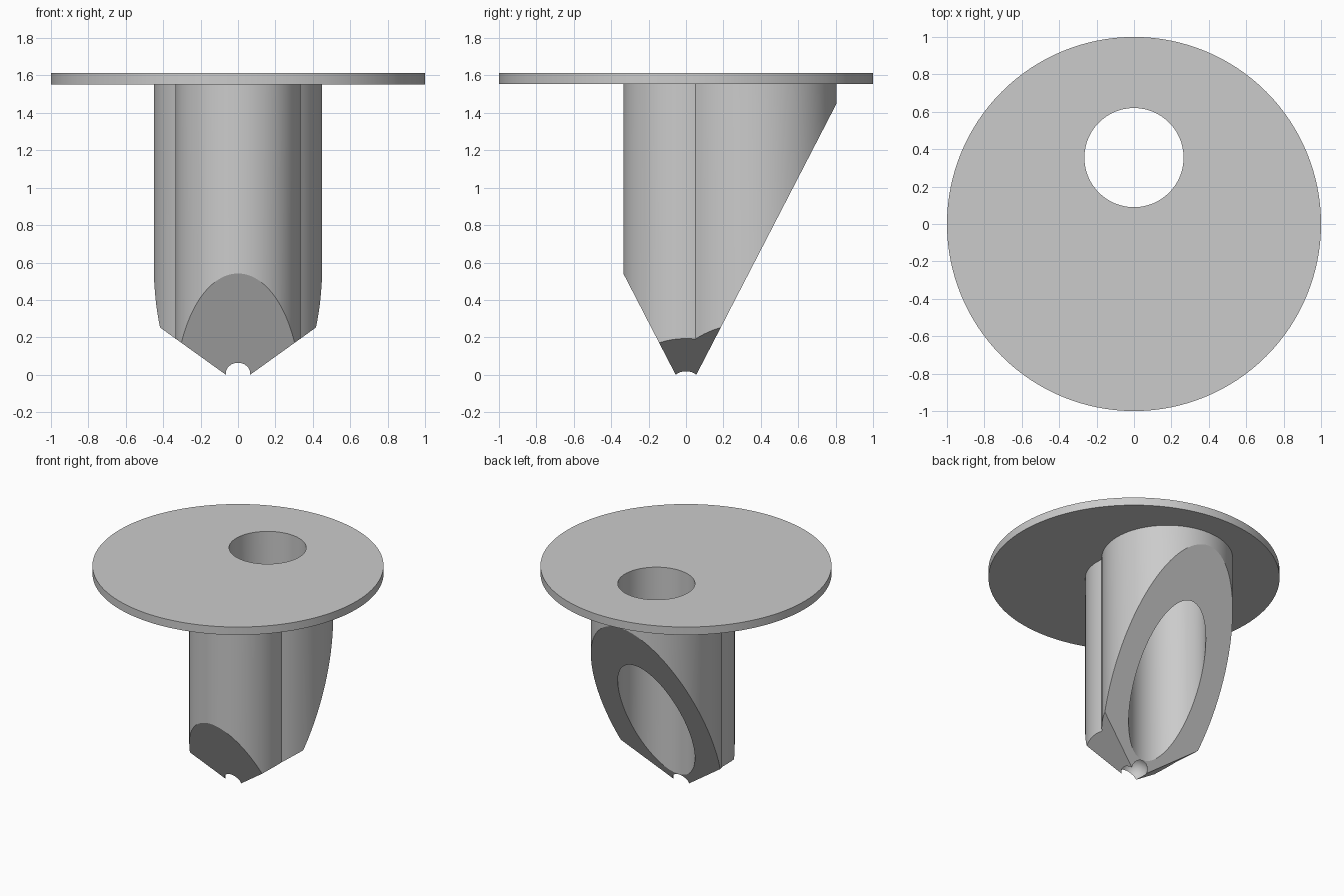
import bpy, bmesh, math
from mathutils import Vector

cube = bpy.data.objects.get("Cube")
if cube:
    bpy.data.objects.remove(cube, do_unlink=True)

grey = bpy.data.materials.new("plain grey")
grey.use_nodes = True
COLOR = (0.6, 0.6, 0.6, 1)
grey.diffuse_color = COLOR
grey.node_tree.nodes["Principled BSDF"].inputs["Base Color"].default_value = COLOR

PLATE_BOTTOM, PLATE_TOP = 1.553, 1.613
BORE_Y, BORE_R = 0.355, 0.265      # bore, also the axis of the large barrel
BIG_R, SMALL_R = 0.45, 0.335       # large rear barrel, small front barrel


def make_object(name, bm):
    bmesh.ops.recalc_face_normals(bm, faces=bm.faces)
    mesh = bpy.data.meshes.new(name)
    bm.to_mesh(mesh)
    bm.free()
    obj = bpy.data.objects.new(name, mesh)
    bpy.context.collection.objects.link(obj)
    mesh.materials.append(grey)
    return obj


def arc(cy, r, start, end, steps):
    return [(r * math.cos(a), cy + r * math.sin(a))
            for a in (start + (end - start) * i / steps for i in range(steps + 1))]


def prism(outline, z0, z1):
    bm = bmesh.new()
    face = bm.faces.new([bm.verts.new((x, y, z0)) for x, y in outline])
    grown = bmesh.ops.extrude_face_region(bm, geom=[face], use_keep_orig=True)
    verts = [g for g in grown["geom"] if isinstance(g, bmesh.types.BMVert)]
    bmesh.ops.translate(bm, verts=verts, vec=(0, 0, z1 - z0))
    return bm


def circle(cy, r, steps):
    return arc(cy, r, 0, math.tau, steps)[:-1]


def cut(obj, cutter):
    mod = obj.modifiers.new("cut", 'BOOLEAN')
    mod.operation = 'DIFFERENCE'
    mod.solver = 'EXACT'
    mod.object = cutter
    bpy.context.view_layer.objects.active = obj
    bpy.ops.object.modifier_apply(modifier=mod.name)


# Flange plate
plate = make_object("flange_plate", prism(circle(0, 1, 128), PLATE_BOTTOM, PLATE_TOP))

# Stem outline: two overlapping circles joined where they cross
cross_y = (SMALL_R**2 - BIG_R**2 + BORE_Y**2) / (2 * BORE_Y)
cross_x = math.sqrt(SMALL_R**2 - cross_y**2)
big_a = math.atan2(cross_y - BORE_Y, cross_x)
small_a = math.atan2(cross_y, cross_x)
outline = arc(BORE_Y, BIG_R, big_a, math.pi - big_a, 72)
outline += arc(0, SMALL_R, math.pi - small_a, math.tau + small_a, 64)[1:-1]
bm = prism(outline, -0.2, PLATE_BOTTOM)

# Slanted cuts that taper the stem to a four-sided tip
for point, normal in (((0, 0.055, 0), (0, 1, -0.517)),
                      ((0, -0.055, 0), (0, -1, -0.517)),
                      ((0.065, 0, 0), (0.718, 0, -1)),
                      ((-0.065, 0, 0), (-0.718, 0, -1))):
    res = bmesh.ops.bisect_plane(bm, geom=bm.verts[:] + bm.edges[:] + bm.faces[:],
                                 dist=1e-6, plane_co=point,
                                 plane_no=Vector(normal).normalized(), clear_outer=True)
    rim = [e for e in res["geom_cut"] if isinstance(e, bmesh.types.BMEdge)]
    bmesh.ops.contextual_create(bm, geom=rim)
stem = make_object("tapered_stem", bm)

# Bore through plate and stem, and round notch in the tip
bore = make_object("bore_cutter", prism(circle(BORE_Y, BORE_R, 96), -0.5, 2))
bm = bmesh.new()
bmesh.ops.create_uvsphere(bm, u_segments=32, v_segments=16, radius=0.093)
bmesh.ops.translate(bm, verts=bm.verts, vec=(0, 0, 0.036))
notch = make_object("notch_cutter", bm)

cut(plate, bore)
cut(stem, bore)
cut(stem, notch)
for cutter in (bore, notch):
    bpy.data.objects.remove(cutter, do_unlink=True)

# Smooth round walls, crisp edges
for obj in (plate, stem):
    bpy.ops.object.select_all(action='DESELECT')
    obj.select_set(True)
    bpy.context.view_layer.objects.active = obj
    bpy.ops.object.shade_smooth_by_angle(angle=math.radians(25))
